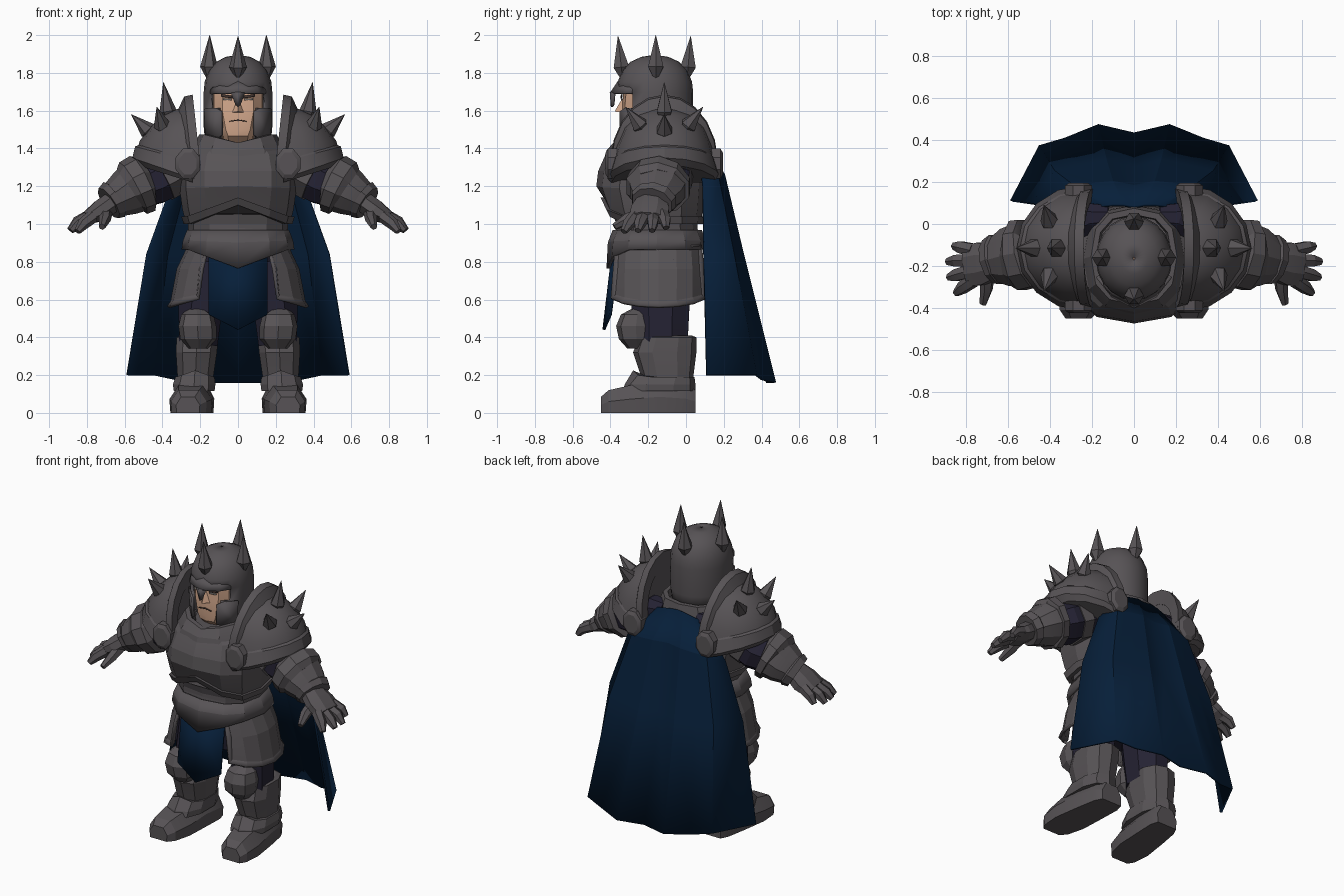
import bpy, bmesh, math
from mathutils import Vector

def material(name, rgb):
    m = bpy.data.materials.new(name)
    m.diffuse_color = (*rgb, 1)
    return m

STEEL = material("dark steel", (0.095, 0.086, 0.092))
BLUE = material("deep blue cloth", (0.002, 0.0135, 0.041))
CLOTH = material("dark violet cloth", (0.018, 0.016, 0.033))
SKIN = material("skin", (0.65, 0.39, 0.26))
DARK = material("dark line", (0.06, 0.04, 0.035))
WHITE = material("eye white", (0.4, 0.37, 0.35))

def make(name, verts, faces, mat=STEEL, mirror=False, solid=0, angle=25, rim=0):
    bm = bmesh.new()
    vs = [bm.verts.new(v) for v in verts]
    for f in faces:
        bm.faces.new([vs[i] for i in f])
    bmesh.ops.remove_doubles(bm, verts=bm.verts, dist=1e-5)
    bmesh.ops.recalc_face_normals(bm, faces=bm.faces)
    if rim:  # recessed panel inside a raised border
        bmesh.ops.inset_region(bm, faces=bm.faces[:], thickness=rim, depth=0, use_boundary=True)
        for v in [v for v in bm.verts if not v.is_boundary]:
            v.co.x -= 0.014
            v.co.y -= 0.05 * (v.co.y + 0.145)
    me = bpy.data.meshes.new(name)
    bm.to_mesh(me)
    bm.free()
    me.materials.append(mat)
    ob = bpy.data.objects.new(name, me)
    bpy.context.collection.objects.link(ob)
    if mirror:
        ob.modifiers.new("mirror", "MIRROR")
    if solid:
        s = ob.modifiers.new("thickness", "SOLIDIFY")
        s.thickness, s.offset = solid, 0
    bpy.ops.object.select_all(action="DESELECT")
    ob.select_set(True)
    bpy.context.view_layer.objects.active = ob
    bpy.ops.object.shade_smooth_by_angle(angle=math.radians(angle))
    return ob

def loft(name, rings, mat=STEEL, closed=True, caps=True, skip=None, **kw):
    n = len(rings[0])
    verts = [Vector(p) for r in rings for p in r]
    faces = []
    for i in range(len(rings) - 1):
        for j in range(n if closed else n - 1):
            k = (j + 1) % n
            f = (i * n + j, i * n + k, (i + 1) * n + k, (i + 1) * n + j)
            if not (skip and skip(sum((verts[q] for q in f), Vector()) / 4)):
                faces.append(f)
    if caps and closed:
        faces += [tuple(range(n)), tuple(range((len(rings) - 1) * n, len(rings) * n))]
    return make(name, verts, faces, mat, **kw)

def oval(z, rx, y0, y1, cx=0, n=12, p=0.8, vee=0):
    """Level rounded-box ring from y0 to y1; vee lifts its front centre."""
    pts = []
    for i in range(n):
        a = 2 * math.pi * i / n
        s, c = math.sin(a), math.cos(a)
        x = math.copysign(abs(s) ** p, s)
        y = -math.copysign(abs(c) ** p, c)
        pts.append((cx + rx * x, (y0 + y1) / 2 + (y1 - y0) / 2 * y,
                    z + vee * max(0, 1 - abs(x) * 1.1) * (y < 0)))
    return pts

def tube(name, path, radii, mat=STEEL, n=8, **kw):
    path = [Vector(p) for p in path]
    rings = []
    for i, p in enumerate(path):
        d = (path[min(i + 1, len(path) - 1)] - path[max(i - 1, 0)]).normalized()
        ref = Vector((0, 1, 0)) if abs(d.y) < 0.95 else Vector((0, 0, 1))
        u = (ref - d * ref.dot(d)).normalized()
        v = d.cross(u)
        ru, rv = radii[i] if isinstance(radii[i], tuple) else (radii[i], radii[i])
        ang = [2 * math.pi * (j + 0.5) / n for j in range(n)]
        rings.append([p + u * ru * math.cos(a) + v * rv * math.sin(a) for a in ang])
    return loft(name, rings, mat, **kw)

def spike(name, base, tip, r, mirror=False):
    b, t = Vector(base), Vector(tip)
    tube(name, [b, b.lerp(t, 0.3), t], [0.006, r, 0.001], n=6, mirror=mirror, angle=10)

# --- torso ---
loft("abdomen", [oval(0.86, .26, -.37, .07), oval(1.0, .265, -.37, .06), oval(1.16, .28, -.42, .07)], angle=15)
loft("breastplate", [oval(1.02, .28, -.42, .08, vee=.09), oval(1.08, .295, -.445, .09, vee=.08),
     oval(1.19, .31, -.475, .10, vee=.01), oval(1.28, .31, -.465, .10), oval(1.37, .285, -.425, .09),
     oval(1.43, .2, -.38, .06)], angle=15)
loft("breastplate_rim", [oval(1.0, .265, -.40, .07, vee=.1), oval(1.0, .288, -.43, .09, vee=.1),
     oval(1.04, .30, -.452, .095, vee=.1), oval(1.04, .28, -.42, .08, vee=.1)], caps=False)
loft("gorget", [oval(1.36, .25, -.43, .08), oval(1.405, .24, -.42, .09, vee=-.015), oval(1.475, .205, -.385, .075, vee=-.045),
     oval(1.475, .18, -.355, .045, vee=-.045), oval(1.41, .165, -.34, .04)], angle=15)
tube("shoulder_cloth", [(.12, .035, 1.385), (.2, .03, 1.38), (.3, -.02, 1.33)], [.06, .078, .075], CLOTH, mirror=True)

# --- waist, skirt plates and tabard ---
loft("belt", [oval(.87, .27, -.38, .085), oval(.98, .255, -.37, .06)])
loft("skirt", [oval(.865, .29, -.412, .10, vee=-.10), oval(.91, .283, -.405, .097, vee=-.01), oval(.965, .262, -.38, .075)],
     caps=False, solid=.018, angle=15)
loft("hips", [oval(.62, .22, -.29, .03), oval(.85, .23, -.33, .04)], CLOTH)

def tasset_row(z, r, ry, dip):
    out = []
    for i in range(7):
        a = math.radians(-66 + 22 * i)
        out.append((.03 + r * math.cos(a) ** .7, -.145 + ry * math.sin(a) / math.sin(math.radians(66)),
                    z - dip * math.cos(a)))
    return out

loft("side_tasset", [tasset_row(.89, .24, .225, 0), tasset_row(.76, .30, .24, 0), tasset_row(.635, .338, .25, .075)],
     closed=False, mirror=True, solid=.018, rim=.028, angle=10)
make("tabard", [(0, -.385, .86), (.155, -.355, .86), (.155, -.40, .52), (0, -.435, .44)],
     [(0, 1, 2, 3)], BLUE, mirror=True, solid=.015, angle=5)

# --- legs ---
tube("thigh", [(.17, -.13, .80), (.2, -.135, .55), (.21, -.135, .36)], [(.165, .13), (.165, .125), (.155, .11)],
     CLOTH, mirror=True)
loft("greave", [oval(.12, .095, -.22, .035, .225, 10), oval(.2, .10, -.24, .04, .225, 10),
     oval(.32, .113, -.28, .055, .22, 10), oval(.40, .115, -.25, .055, .215, 10),
     oval(.41, .09, -.22, .03, .215, 10)], mirror=True, angle=15)
loft("knee_guard", [oval(.34, .05, -.31, -.20, .21, 8), oval(.39, .095, -.355, -.17, .21, 8),
     oval(.46, .10, -.37, -.16, .215, 8), oval(.52, .085, -.345, -.17, .215, 8),
     oval(.55, .045, -.29, -.19, .22, 8)], mirror=True, angle=15)

def foot_ring(y, w, z1, cx):
    return [(cx - w, y, 0), (cx + w, y, 0), (cx + w * 1.05, y, z1 * .5), (cx + w * .6, y, z1),
            (cx - w * .6, y, z1), (cx - w * 1.05, y, z1 * .5)]

loft("boot", [foot_ring(-.45, .06, .085, .265), foot_ring(-.41, .09, .12, .26), foot_ring(-.30, .108, .145, .25),
     foot_ring(-.14, .10, .17, .235), foot_ring(.0, .09, .15, .22), foot_ring(.05, .07, .12, .215)], mirror=True)
loft("boot_band", [oval(.115, .112, -.335, .05, .232, 10), oval(.15, .117, -.325, .05, .232, 10),
     oval(.19, .108, -.28, .045, .228, 10, vee=.035), oval(.19, .08, -.22, .03, .228, 10)], mirror=True, angle=15)

# --- arms ---
tube("upper_arm", [(.3, -.1, 1.30), (.44, -.12, 1.225), (.55, -.15, 1.18)], [(.14, .13), (.15, .13), .11], CLOTH, mirror=True)
tube("arm_sleeve_plate", [(.34, -.11, 1.28), (.405, -.12, 1.245)], [(.16, .14), (.16, .14)], mirror=True)
tube("elbow_cuff", [(.49, -.135, 1.22), (.505, -.14, 1.215), (.555, -.15, 1.19), (.57, -.15, 1.18)],
     [(.14, .13), (.172, .16), (.175, .155), (.15, .13)], n=10, mirror=True)
tube("forearm_guard", [(.55, -.15, 1.19), (.60, -.16, 1.16), (.67, -.175, 1.12)],
     [(.155, .138), (.145, .122), (.105, .092)], n=10, mirror=True)
tube("wrist_band", [(.645, -.17, 1.135), (.655, -.17, 1.13), (.685, -.18, 1.11)],
     [(.10, .085), (.125, .108), (.112, .095)], n=10, mirror=True)
tube("palm", [(.66, -.18, 1.12), (.73, -.19, 1.07), (.80, -.2, 1.03)], [(.085, .06), (.11, .06), (.105, .038)],
     mirror=True, angle=15)
for nm, a, b, c in [("little_finger", (.77, -.125, 1.05), (.83, -.11, 1.02), (.86, -.105, .98)),
                    ("ring_finger", (.78, -.175, 1.04), (.85, -.175, 1.01), (.89, -.18, .965)),
                    ("middle_finger", (.78, -.225, 1.04), (.85, -.245, 1.0), (.885, -.255, .965)),
                    ("index_finger", (.77, -.27, 1.04), (.82, -.305, 1.0), (.85, -.33, .96)),
                    ("thumb", (.70, -.23, 1.06), (.705, -.31, 1.025), (.72, -.38, .985))]:
    tube(nm, [a, b, c], [.036, .032, .018], n=6, mirror=True)

# --- pauldrons ---
def half(cx, rx, ry, z, tilt):
    return [(cx + rx * math.cos(a), -.115 + ry * math.sin(a), z + tilt * math.cos(a))
            for a in [math.radians(-90 + 22.5 * i) for i in range(9)]]

loft("pauldron_lower_plate", [half(.24, .29, .28, 1.22, .09), half(.24, .32, .30, 1.24, .11),
     half(.24, .305, .275, 1.33, .08), half(.24, .24, .24, 1.37, .07)], mirror=True)
loft("pauldron_dome", [half(.24, .295, .27, 1.34, .05), half(.24, .28, .255, 1.41, .03), half(.24, .23, .215, 1.51, .0),
     half(.24, .16, .15, 1.575, .0), half(.24, .08, .07, 1.61, 0)], mirror=True)
arch = []
for i in range(13):
    t = math.radians(-15 + 17.5 * i)
    c, s = math.cos(t), math.sin(t)
    lean = .04 * s
    arch.append([(x + lean, -.115 + ry * c, 1.32 + rz * s) for x, ry, rz in
                 [(.20, .285, .365), (.245, .28, .355), (.285, .22, .27), (.20, .22, .27)]])
loft("pauldron_ridge", arch, mirror=True)
for nm, y, y2 in [("front_boss", -.36, -.425), ("back_boss", .13, .195)]:
    d = .012 if y < 0 else -.012
    tube(nm, [(.265, y, 1.32), (.265, y2 + d, 1.32), (.265, y2, 1.32)], [(.085, .07), (.085, .07), (.062, .05)], mirror=True)
for nm, b, t in [("top", (.36, -.115, 1.53), (.395, -.115, 1.75)), ("outer", (.44, -.115, 1.46), (.565, -.115, 1.58)),
                 ("front", (.39, -.21, 1.48), (.43, -.32, 1.62)), ("back", (.39, -.02, 1.48), (.43, .09, 1.62))]:
    spike("pauldron_spike_" + nm, b, t, .046, True)

# --- head ---
loft("face", [oval(1.41, .08, -.27, -.1, p=.7), oval(1.465, .085, -.335, -.06, p=.7),
     oval(1.50, .105, -.34, -.05, p=.7), oval(1.60, .135, -.34, -.03, p=.7), oval(1.72, .135, -.33, -.03, p=.7)], SKIN)
make("nose", [(0, -.335, 1.67), (-.03, -.335, 1.59), (.03, -.335, 1.59), (0, -.378, 1.595)],
     [(0, 1, 3), (0, 3, 2), (1, 2, 3), (0, 2, 1)], SKIN)
make("mouth", [(0, -.343, 1.547), (.045, -.342, 1.541), (.045, -.342, 1.545), (0, -.343, 1.553)], [(0, 1, 2, 3)],
     DARK, mirror=True, solid=.006)
make("eye", [(.035, -.342, 1.655), (.08, -.340, 1.657), (.08, -.340, 1.666), (.035, -.342, 1.664)], [(0, 1, 2, 3)],
     WHITE, mirror=True, solid=.006)
make("eyebrow", [(.03, -.343, 1.665), (.09, -.338, 1.674), (.09, -.338, 1.688), (.03, -.343, 1.678)], [(0, 1, 2, 3)],
     DARK, mirror=True, solid=.006)

# --- helmet with a T-shaped opening, brow visor and nose guard ---
def helm(z, k):
    return oval(z, .172 * k, -.165 - .193 * k, -.165 + .193 * k, n=20, p=1)

loft("helmet", [helm(1.42, .95), helm(1.52, 1), helm(1.615, 1), helm(1.695, 1), helm(1.75, .97), helm(1.81, .845),
     helm(1.85, .64), helm(1.875, .36), helm(1.885, .03)], caps=False, solid=.02, angle=30,
     skip=lambda c: c.z < 1.69 and abs(c.x) < (.13 if c.z > 1.62 else .105) and c.y < -.2)
make("brow_visor", [(0, -.398, 1.69), (.105, -.345, 1.69), (.145, -.285, 1.69), (.138, -.275, 1.73), (.095, -.32, 1.74),
     (0, -.355, 1.755)], [(0, 1, 4, 5), (1, 2, 3, 4)], mirror=True, solid=.012)
make("nose_guard", [(0, -.398, 1.70), (.035, -.378, 1.695), (.010, -.384, 1.63), (0, -.392, 1.62)],
     [(0, 1, 2, 3)], mirror=True, solid=.012)
make("cheek_guard", [(.085, -.345, 1.47), (.165, -.25, 1.42), (.176, -.25, 1.61), (.12, -.32, 1.615), (.088, -.348, 1.595)],
     [(0, 1, 2, 3, 4)], mirror=True, solid=.016)
spike("helmet_spike_front", (0, -.335, 1.76), (0, -.36, 1.995), .047)
spike("helmet_spike_back", (0, .005, 1.76), (0, .025, 1.995), .047)
spike("helmet_spike_side", (.155, -.16, 1.76), (.15, -.16, 2.0), .047, True)

# --- cape ---
top = [(0, .08, 1.44), (.05, .09, 1.44), (.10, .09, 1.43), (.14, .085, 1.42), (.18, .07, 1.39)]
mid = [(0, .18, 1.26), (.1, .20, 1.26), (.19, .19, 1.25), (.27, .17, 1.24), (.35, .09, 1.2)]
knee = [(0, .265, .84), (.13, .30, .84), (.25, .275, .84), (.375, .25, .84), (.48, .095, .84)]
low = [(0, .43, .16), (.17, .47, .16), (.33, .405, .175), (.45, .37, .2), (.585, .11, .2)]
loft("cape", [top, mid, knee, low], BLUE, closed=False, mirror=True, solid=.014, angle=12)
